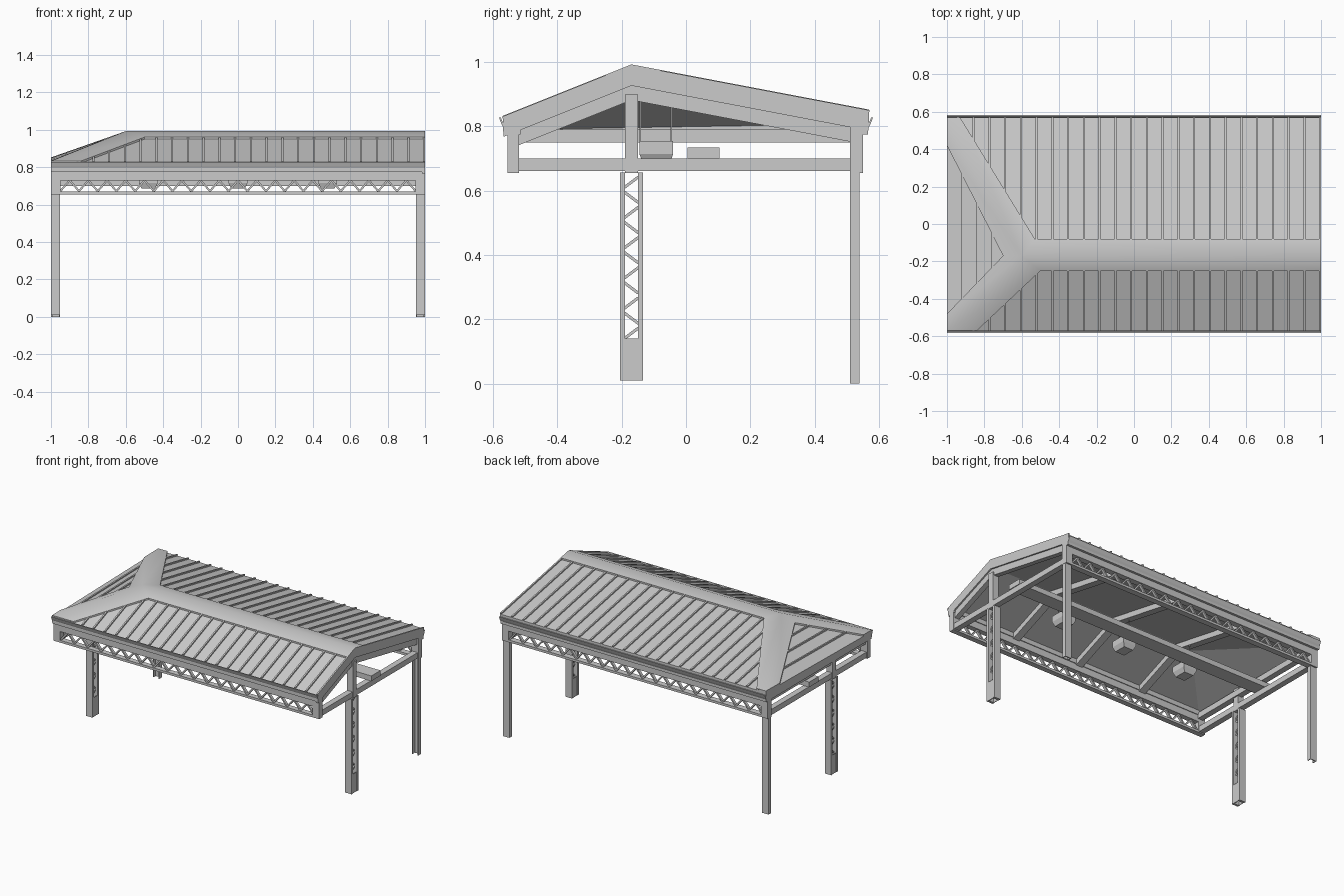
import bpy, bmesh, math
from mathutils import Vector, Matrix

if "Cube" in bpy.data.objects:
    bpy.data.objects.remove(bpy.data.objects["Cube"])

RY, RZ, HX = -0.17, 0.982, -0.6   # ridge line and hip start


def roof_z(x, y):
    front = RZ + 0.4 * (y - RY)
    back = RZ - 0.19 * (y - RY)
    hip = RZ + 0.383 * (x - HX) + 0.0167 * (y - RY)
    return min(front, back, hip)


def finish(name, bm):
    bmesh.ops.recalc_face_normals(bm, faces=bm.faces)
    me = bpy.data.meshes.new(name)
    bm.to_mesh(me)
    bm.free()
    ob = bpy.data.objects.new(name, me)
    bpy.context.collection.objects.link(ob)
    return ob


def add_box(bm, x0, x1, y0, y1, z0, z1):
    m = Matrix.Translation(((x0 + x1) / 2, (y0 + y1) / 2, (z0 + z1) / 2))
    return bmesh.ops.create_cube(bm, size=1, matrix=m @ Matrix.Diagonal((x1 - x0, y1 - y0, z1 - z0, 1)))['verts']


def add_bar(bm, p, q, w, h):
    p, q = Vector(p), Vector(q)
    d = (q - p).normalized()
    s = d.cross(Vector((0, 0, 1))).normalized()
    n = s.cross(d)
    rot = Matrix((s, d, n)).transposed().to_4x4()
    m = Matrix.Translation((p + q) / 2) @ rot @ Matrix.Diagonal((w, (q - p).length, h, 1))
    bmesh.ops.create_cube(bm, size=1, matrix=m)


def boxes(name, items):
    bm = bmesh.new()
    for b in items:
        add_box(bm, *b)
    return finish(name, bm)


def prism(name, yz, x0, x1):
    bm = bmesh.new()
    f = bm.faces.new([bm.verts.new((x0, y, z)) for y, z in yz])
    r = bmesh.ops.extrude_face_region(bm, geom=[f], use_keep_orig=True)
    bmesh.ops.translate(bm, vec=(x1 - x0, 0, 0), verts=[v for v in r['geom'] if isinstance(v, bmesh.types.BMVert)])
    return finish(name, bm)


def sheet(name, pts, faces, lift, thick):
    bm = bmesh.new()
    vs = {k: bm.verts.new((x, y, roof_z(x, y) + lift)) for k, (x, y) in pts.items()}
    for f in faces:
        bm.faces.new([vs[k] for k in f.split()])
    # give the sheet thickness straight down
    r = bmesh.ops.extrude_face_region(bm, geom=bm.faces[:], use_keep_orig=True)
    bmesh.ops.translate(bm, vec=(0, 0, -thick), verts=[v for v in r['geom'] if isinstance(v, bmesh.types.BMVert)])
    return finish(name, bm)


def rafter(name, y0, y1, top, bot, x0, x1):
    ys = [y0, RY, y1]
    prism(name, [(y, roof_z(1, y) - top) for y in ys] + [(y, roof_z(1, y) - bot) for y in ys[::-1]], x0, x1)


# roof deck: two slopes and the hip end
P = {'R1': (1, RY), 'R0': (HX, RY), 'A': (1, -.57), 'C1': (-1, -.57), 'D': (1, .57), 'C2': (-1, .57),
     'F1': (1, -.25), 'F0': (-.5, -.25), 'F2': (-.84, -.57), 'B1': (1, -.08), 'B0': (-.53, -.08),
     'B2': (-.93, .57), 'H0': (-.7, RY), 'H1': (-1, -.48), 'H2': (-1, .42)}


def pick(s):
    return {k: P[k] for k in s.split()}


sheet('roof_deck', pick('R1 R0 A C1 D C2'), ['R1 R0 C1 A', 'R1 D C2 R0', 'R0 C2 C1'], 0, .038)

# smooth ridge and hip capping
cap = sheet('ridge_and_hip_cap', pick('R1 R0 C1 C2 F1 F0 F2 B1 B0 B2 H0 H1 H2'),
            ['F1 R1 R0 F0', 'F0 R0 C1 F2', 'R1 B1 B0 R0', 'R0 B0 B2 C2', 'R0 C2 H2 H0', 'R0 H0 H1 C1'], .011, .014)
bpy.context.view_layer.objects.active = cap
cap.select_set(True)
bpy.ops.object.shade_smooth_by_angle(angle=math.radians(40))
cap.select_set(False)

# standing seams on the slopes
bm = bmesh.new()
for i in range(24):
    x = .995 - i * .0842
    t = max(0, (HX - x) / .4)
    for y0, y1 in ((RY - .05 - .4 * t, -.57), (RY + .06 + .74 * t, .57)):
        if abs(y0) < abs(y1) - .01:
            add_bar(bm, (x, y0, roof_z(x, y0) + .002), (x, y1, roof_z(x, y1) + .002), .01, .014)
for x in (-.92, -.838, -.757):
    t = (HX - x) / .4
    y0, y1 = RY - .4 * t + .03, RY + .74 * t - .04
    add_bar(bm, (x, y0, roof_z(x, y0) + .002), (x, y1, roof_z(x, y1) + .002), .01, .014)
finish('roof_seams', bm)

# gable trim and rafters
rafter('gable_fascia', -.568, .568, 0, .055, .985, 1)
rafter('gable_rafter', -.52, .51, .055, .1, .955, .99)
for x in (-.5, 0, .5):
    rafter('inner_rafter', -.53, .52, .03, .075, x - .025, x + .025)

# eave fascias, gutters and hip end fascia
boxes('eave_fascias', [(-1, 1, -.566, -.515, .775, .815), (-1, 1, .51, .566, .775, .83)])
prism('hip_end_fascia', [(-.566, .775), (.566, .775), (.568, .84), (-.568, .82)], -1, -.985)
boxes('hip_end_header', [(-.985, -.945, -.52, .51, .75, .79)])
for s in (-1, 1):
    g = [(.565, .79), (.573, .805), (.582, .828), (.576, .828), (.57, .812), (.565, .81)]
    prism('gutter', [(s * y, z) for y, z in g], -1, 1)

# lattice eave girders
for name, y, hw in (('front_girder', -.538, .018), ('back_girder', .53, .02)):
    bm = bmesh.new()
    add_box(bm, -1, 1, y - hw, y + hw, .73, .778)
    add_box(bm, -1, 1, y - hw, y + hw, .655, .671)
    for s in (-1, 1):
        a, b = sorted((s * .95, s))
        add_box(bm, a, b, y - hw, y + hw, .655, .778)
    n = 38
    for i in range(n):
        za, zb = (.672, .73) if i % 2 == 0 else (.73, .672)
        x = -.95 + 1.9 * i / n
        add_bar(bm, (x, y, za), (x + 1.9 / n, y, zb), .018, .01)
    finish(name, bm)

# end beams, king posts and columns at both ends
for s, side in ((-1, 'left'), (1, 'right')):
    cx = s * .975
    boxes(side + '_end_beam', [(cx - .02, cx + .02, -.52, .52, .662, .7)])
    top = .9 if s > 0 else .82
    boxes(side + '_king_post', [(cx - .022, cx + .022, -.19, -.15, .655, top)])
    # lattice column: two chords, recessed lacing, plated foot
    bm = bmesh.new()
    for y in (-.206, -.15):
        add_box(bm, cx - .024, cx + .024, y, y + .016, .01, .657)
    for i in range(11):
        z = .14 + i * .047
        ya, yb = (-.192, -.148) if i % 2 == 0 else (-.148, -.192)
        add_bar(bm, (cx, ya, z), (cx, yb, z + .033), .012, .009)
    for x in (cx - .022, cx + .018):
        add_box(bm, x, x + .004, -.192, -.148, .01, .14)
    finish(side + '_lattice_column', bm)
    # rear channel column, open towards the inside
    boxes(side + '_rear_column', [(cx - .024, cx - .018, .511, .534, 0, .657),
                                  (cx + .018, cx + .024, .511, .534, 0, .657),
                                  (cx - .024, cx + .024, .534, .54, 0, .657)])

# long service beam resting on the end beams
boxes('service_beam', [(-1, 1, .005, .104, .7, .735)])

# hanging lamps: tapered shade below a flat housing, two wires
for x in (-.48, 0, .48):
    bm = bmesh.new()
    add_box(bm, x - .05, x + .05, -.145, -.04, .715, .755)
    for v in add_box(bm, x - .05, x + .05, -.145, -.04, .685, .715):
        if v.co.z < .7:
            v.co.x = x + (v.co.x - x) * .7
            v.co.y = -.0925 + (v.co.y + .0925) * .8
    for y in (-.142, -.046):
        add_box(bm, x - .002, x + .002, y - .002, y + .002, .75, .93)
    finish('hanging_lamp', bm)
